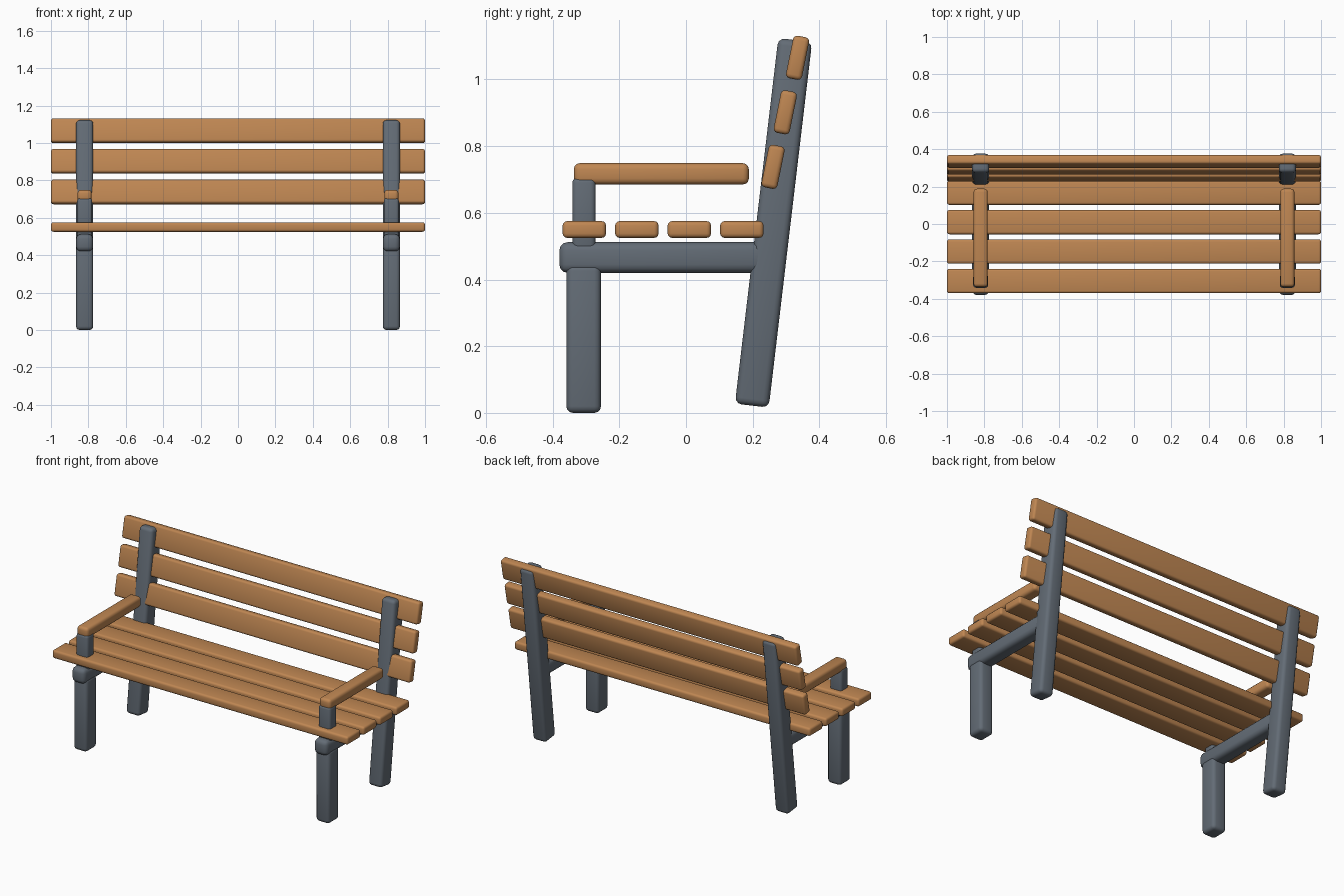
import bpy

if "Cube" in bpy.data.objects:
    bpy.data.objects.remove(bpy.data.objects["Cube"])


def material(name, color):
    m = bpy.data.materials.new(name)
    m.diffuse_color = (*color, 1)
    m.use_nodes = True
    m.node_tree.nodes["Principled BSDF"].inputs["Base Color"].default_value = m.diffuse_color
    return m


WOOD = material("warm wood", (0.52, 0.24, 0.085))
IRON = material("grey iron", (0.125, 0.15, 0.18))


def block(name, loc, size, mat, bevel, tilt=0.0):
    """Box with rounded edges, tilted about x."""
    bpy.ops.mesh.primitive_cube_add(size=1, location=loc)
    ob = bpy.context.object
    ob.name = ob.data.name = name
    ob.scale = size
    bpy.ops.object.transform_apply(location=False, rotation=False, scale=True)
    ob.rotation_euler.x = -tilt
    ob.data.materials.append(mat)
    mod = ob.modifiers.new("rounded edges", "BEVEL")
    mod.width = bevel
    mod.segments = 3
    bpy.ops.object.modifier_apply(modifier=mod.name)
    bpy.ops.object.shade_smooth_by_angle(angle=0.7)
    return ob


# seat slats
for i in range(4):
    block(f"seat_slat_{i + 1}", (0, -0.305 + 0.1575 * i, 0.55),
          (2, 0.13, 0.05), WOOD, 0.013)

# back slats, leaning back inside the posts
for i in range(3):
    block(f"back_slat_{i + 1}", (0, 0.261 + 0.0368 * i, 0.738 + 0.1635 * i),
          (2, 0.049, 0.13), WOOD, 0.013, 0.2)

# side frames with armrests
for side, s in (("left", -1), ("right", 1)):
    x = 0.82 * s
    block(f"{side}_front_leg", (x, -0.307, 0.223), (0.092, 0.104, 0.446), IRON, 0.02)
    block(f"{side}_back_post", (x, 0.2625, 0.57), (0.092, 0.102, 1.104), IRON, 0.02, 0.118)
    block(f"{side}_seat_rail", (x, -0.065, 0.466), (0.09, 0.63, 0.092), IRON, 0.025)
    block(f"{side}_arm_support", (x, -0.306, 0.595), (0.08, 0.07, 0.22), IRON, 0.015)
    block(f"{side}_armrest", (x, -0.074, 0.717), (0.076, 0.525, 0.064), WOOD, 0.018)
